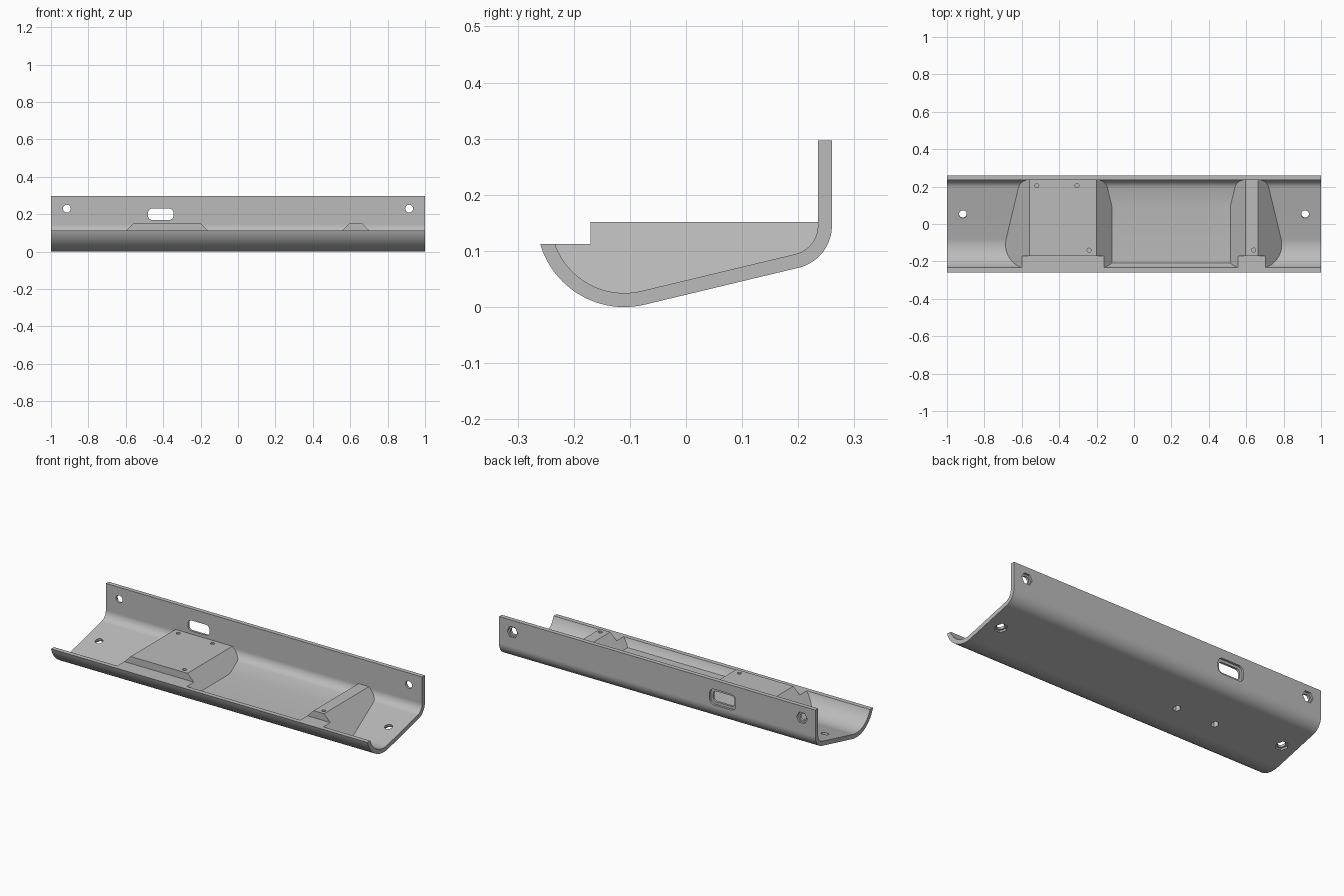
import bpy, bmesh
from math import sin, cos, pi, radians
from mathutils import Vector, Matrix

old = bpy.data.objects.get("Cube")
if old:
    bpy.data.objects.remove(old, do_unlink=True)

grey = bpy.data.materials.new("plain grey")
grey.use_nodes = True
grey.diffuse_color = (0.5, 0.5, 0.5, 1)
grey.node_tree.nodes["Principled BSDF"].inputs["Base Color"].default_value = (0.5, 0.5, 0.5, 1)

SLOPE = radians(13.5)          # tilt of the floor
FRONT, FRONT_R = Vector((-0.11, 0.156)), 0.156
BACK, BACK_R = Vector((0.183, 0.145)), 0.077
WALL, LIP, PAD, TOP = 0.025, 0.112, 0.152, 0.297


def prism(name, outline, vector):
    """Closed solid from a flat 3D outline swept along a vector."""
    bm = bmesh.new()
    face = bm.faces.new([bm.verts.new(p) for p in outline])
    swept = bmesh.ops.extrude_face_region(bm, geom=[face])["geom"]
    bmesh.ops.translate(bm, vec=vector, verts=[v for v in swept if isinstance(v, bmesh.types.BMVert)])
    bmesh.ops.recalc_face_normals(bm, faces=bm.faces)
    mesh = bpy.data.meshes.new(name)
    bm.to_mesh(mesh)
    bm.free()
    mesh.materials.append(grey)
    obj = bpy.data.objects.new(name, mesh)
    bpy.context.collection.objects.link(obj)
    return obj


def combine(target, tool, operation):
    """Apply a boolean and discard the tool."""
    mod = target.modifiers.new("combine", "BOOLEAN")
    mod.operation, mod.solver, mod.object = operation, "EXACT", tool
    bpy.context.view_layer.objects.active = target
    bpy.ops.object.modifier_apply(modifier=mod.name)
    bpy.data.objects.remove(tool, do_unlink=True)


def arc(centre, radius, start, end, steps):
    angles = [start + (end - start) * i / steps for i in range(steps + 1)]
    return [(centre.x + radius * cos(a), centre.y + radius * sin(a)) for a in angles]


def trough_line(inset):
    """Front lip, round belly, sloping floor, rear bend (y, z)."""
    r = FRONT_R - inset
    lip_angle = -pi + math_asin((FRONT.y - LIP) / r)
    return (arc(FRONT, r, lip_angle, SLOPE - pi / 2, 24)
            + arc(BACK, BACK_R - inset, SLOPE - pi / 2, 0, 16))


def math_asin(value):
    return Vector(((1 - value * value) ** 0.5, value)).angle_signed(Vector((1, 0)))


def drill(body, position, axis, radius, depth, sides=24, spin=0.0):
    """Cut a round or polygonal hole starting at position, along axis."""
    axis = Vector(axis).normalized()
    turn = axis.to_track_quat("Z", "Y").to_matrix()
    ring = [Vector(position) + turn @ Vector((radius * cos(spin + 2 * pi * i / sides),
                                              radius * sin(spin + 2 * pi * i / sides), 0))
            for i in range(sides)]
    combine(body, prism("hole_cutter", ring, axis * depth), "DIFFERENCE")


def slot(body, x, z, width, height, corner, y, depth):
    """Cut a rounded rectangle through the rear wall."""
    ring = []
    for i, (sx, sz) in enumerate([(1, 1), (-1, 1), (-1, -1), (1, -1)]):
        c = Vector((x + sx * (width / 2 - corner), z + sz * (height / 2 - corner)))
        ring += [(px, y, pz) for px, pz in arc(c, corner, i * pi / 2, (i + 1) * pi / 2, 6)]
    combine(body, prism("slot_cutter", ring, Vector((0, depth, 0))), "DIFFERENCE")


# Bent channel
outer, inner = trough_line(0), trough_line(WALL)
outer_y, inner_y = BACK.x + BACK_R, BACK.x + BACK_R - WALL
section = outer + [(outer_y, TOP), (inner_y, TOP)] + inner[::-1]
body = prism("mounting_channel", [(-1, y, z) for y, z in section], Vector((2, 0, 0)))

# Raised pads with sloping flanks and the flat bed between them
skew = 0.18
bed = 0.07
drop = PAD - bed
ridge = [(-0.56 - skew, PAD - skew), (-0.56, PAD), (-0.20, PAD), (-0.20 + drop, bed),
         (0.597 - drop, bed), (0.597, PAD), (0.663, PAD), (0.663 + skew, PAD - skew)]
pads = prism("raised_pads", [(x, -0.4, z) for x, z in ridge], Vector((0, 0.8, 0)))
core = trough_line(WALL * 0.7)
cavity = core + [(core[-1][0], PAD), (-0.17, PAD), (-0.17, LIP)]
combine(pads, prism("cavity", [(-0.9, y, z) for y, z in cavity], Vector((1.8, 0, 0))), "INTERSECT")
combine(body, pads, "UNION")

# Bolt holes with hexagonal nut pockets in the wall and floor
down = Vector((0, sin(SLOPE), -cos(SLOPE)))
floor_mid = Vector((0, 0.055, 0.0485))
for x in (-0.915, 0.915):
    side = Vector((x, 0, 0))
    drill(body, (x, 0.15, 0.23), (0, 1, 0), 0.021, 0.2)
    drill(body, (x, outer_y - 0.012, 0.23), (0, 1, 0), 0.034, 0.1, 6)
    drill(body, side + floor_mid - down * 0.1, down, 0.021, 0.2)
    drill(body, side + floor_mid + down * 0.002, down, 0.034, 0.06, 6)

# Cable slot with a stepped recess at the rear
slot(body, -0.413, 0.2, 0.135, 0.06, 0.02, 0.15, 0.2)
slot(body, -0.413, 0.2, 0.165, 0.09, 0.03, outer_y - 0.012, 0.1)

# Small screw holes in the pads
for x, y in [(-0.52, 0.205), (-0.305, 0.205), (-0.24, -0.14), (0.64, -0.14)]:
    z = PAD if y > -0.17 else LIP
    drill(body, (x, y, z + 0.02), (0, 0, -1), 0.011, 0.06, 16)

# Pockets in the underside
for x in (-0.51, -0.262):
    drill(body, (x, 0.02, -0.05), (0, 0, 1), 0.021, 0.12, 6)

# Smooth bends with crisp edges
bpy.ops.object.select_all(action="DESELECT")
body.select_set(True)
bpy.context.view_layer.objects.active = body
bpy.ops.object.shade_smooth_by_angle(angle=radians(25))
weighted = body.modifiers.new("even_shading", "WEIGHTED_NORMAL")
weighted.keep_sharp = True
